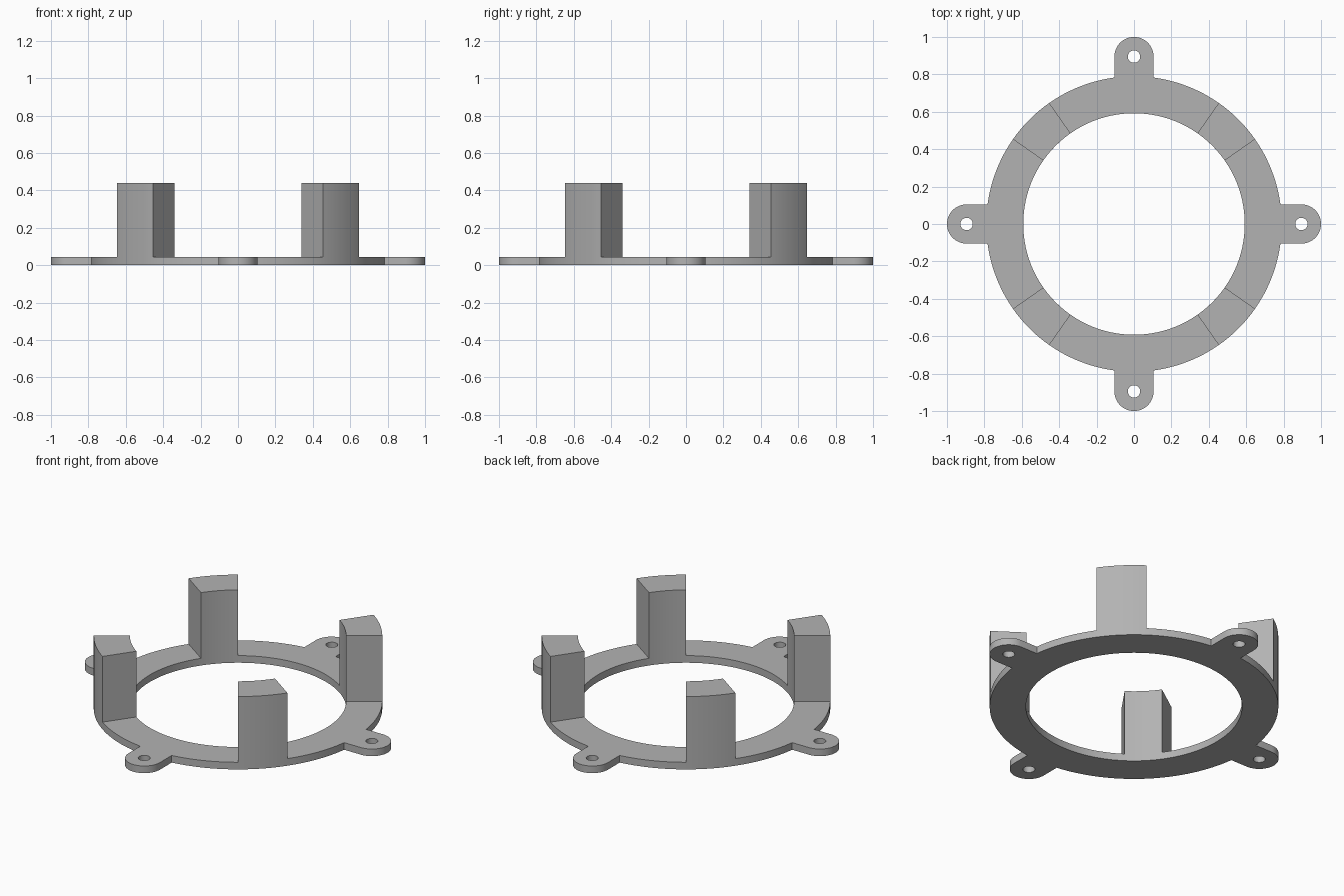
import bpy
import bmesh
from math import sin, cos, asin, radians, degrees, pi

OUTER, INNER = 0.79, 0.592          # ring radii
PLATE, TOP = 0.043, 0.44            # plate thickness, post height
LUG_C, LUG_R, BORE = 0.895, 0.105, 0.033
POST_A, POST_B = 35, 55             # post angles in each quadrant

cube = bpy.data.objects.get("Cube")
if cube:
    bpy.data.objects.remove(cube, do_unlink=True)

grey = bpy.data.materials.new("plain grey")
grey.use_nodes = True
colour = (0.45, 0.45, 0.45, 1)
grey.diffuse_color = colour
grey.node_tree.nodes["Principled BSDF"].inputs["Base Color"].default_value = colour


def arc(radius, start, end, steps, cx=0, cy=0):
    """Points along an arc, angles in degrees, both ends included."""
    angles = [radians(start + (end - start) * i / steps) for i in range(steps + 1)]
    return [(cx + radius * cos(a), cy + radius * sin(a)) for a in angles]


def turn(points, angle):
    c, s = cos(radians(angle)), sin(radians(angle))
    return [(x * c - y * s, x * s + y * c) for x, y in points]


def extruded(name, loops, z0, z1):
    """Solid from closed outlines (inner outlines become holes)."""
    curve = bpy.data.curves.new(name, "CURVE")
    curve.dimensions = "2D"
    curve.fill_mode = "BOTH"
    curve.extrude = (z1 - z0) / 2
    for loop in loops:
        spline = curve.splines.new("POLY")
        spline.points.add(len(loop) - 1)
        for point, (x, y) in zip(spline.points, loop):
            point.co = (x, y, 0, 1)
        spline.use_cyclic_u = True
    temp = bpy.data.objects.new(name + "_outline", curve)
    bpy.context.collection.objects.link(temp)
    bpy.context.view_layer.update()
    mesh = bpy.data.meshes.new_from_object(
        temp.evaluated_get(bpy.context.evaluated_depsgraph_get()))
    bpy.data.objects.remove(temp, do_unlink=True)

    bm = bmesh.new()
    bm.from_mesh(mesh)
    bmesh.ops.remove_doubles(bm, verts=bm.verts, dist=0.0001)
    bmesh.ops.translate(bm, verts=bm.verts, vec=(0, 0, (z0 + z1) / 2))
    bmesh.ops.recalc_face_normals(bm, faces=bm.faces)
    bm.to_mesh(mesh)
    bm.free()
    mesh.name = name
    mesh.materials.clear()
    mesh.materials.append(grey)
    obj = bpy.data.objects.new(name, mesh)
    bpy.context.collection.objects.link(obj)
    bpy.ops.object.select_all(action="DESELECT")
    obj.select_set(True)
    bpy.context.view_layer.objects.active = obj
    bpy.ops.object.shade_smooth_by_angle(angle=radians(30))
    return obj


# Base ring with four rounded, drilled lugs
join = degrees(asin(LUG_R / OUTER))
quarter = (arc(LUG_R, -90, 90, 24, cx=LUG_C)
           + arc(OUTER, join, POST_A, 12)
           + arc(OUTER, POST_A, POST_B, 10)[1:]
           + arc(OUTER, POST_B, 90 - join, 12)[1:])
outline, holes = [], []
for q in range(4):
    outline += turn(quarter, 90 * q)
    holes.append(turn(arc(BORE, 0, 360, 32, cx=LUG_C)[:-1], 90 * q))
opening = arc(INNER, 0, 360, 180)[:-1]
extruded("base_ring", [outline, opening] + holes, 0, PLATE)

# Four upright posts following the ring's curve
sector = arc(OUTER, POST_A, POST_B, 10) + arc(INNER, POST_B, POST_A, 10)
for q, place in enumerate(("back_left", "back_right", "front_right", "front_left")):
    extruded("post_" + place, [turn(sector, 90 * q)], PLATE, TOP)
